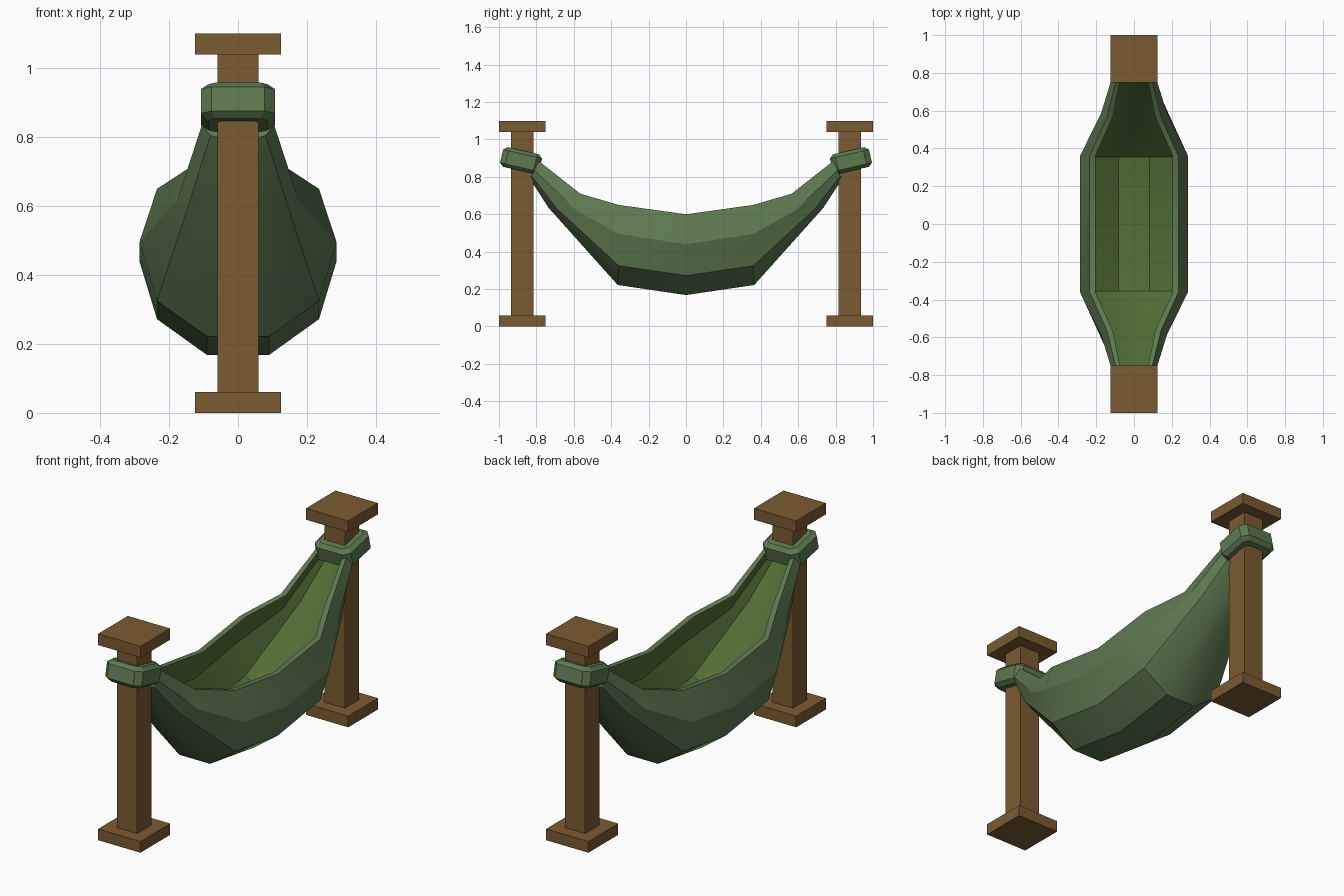
import bpy, bmesh, math
from mathutils import Matrix, Vector

if "Cube" in bpy.data.objects:
    bpy.data.objects.remove(bpy.data.objects["Cube"])


def material(name, rgb):
    m = bpy.data.materials.new(name)
    m.diffuse_color = (*rgb, 1)
    m.use_nodes = True
    m.node_tree.nodes["Principled BSDF"].inputs["Base Color"].default_value = m.diffuse_color
    return m


WOOD = material("wood", (0.195, 0.105, 0.031))
CLOTH = material("cloth", (0.11, 0.19, 0.08))
LINING = material("lining", (0.085, 0.16, 0.038))


def finish(name, bm, mats):
    bmesh.ops.recalc_face_normals(bm, faces=bm.faces)
    me = bpy.data.meshes.new(name)
    bm.to_mesh(me)
    bm.free()
    for m in mats:
        me.materials.append(m)
    ob = bpy.data.objects.new(name, me)
    bpy.context.collection.objects.link(ob)
    return ob


def box(name, y, z0, z1, w):
    bm = bmesh.new()
    bmesh.ops.create_cube(bm, size=1, matrix=Matrix.Translation((0, y, (z0 + z1) / 2))
                          @ Matrix.Diagonal((w, w, z1 - z0, 1)))
    finish(name, bm, [WOOD])


def collar(name, side):
    # tilted chamfered-square band wrapped round the post
    bm = bmesh.new()
    section = [(0.107, -0.036), (0.107, 0.036), (0.086, 0.054), (0.058, 0.054),
               (0.058, -0.054), (0.086, -0.054)]
    rings = []
    for r, z in section:
        k = r - max(0.005, 0.03 * r / 0.107)
        pts = [(r, -k), (r, k), (k, r), (-k, r), (-r, k), (-r, -k), (-k, -r), (k, -r)]
        rings.append([bm.verts.new((x, y, z)) for x, y in pts])
    for i in range(len(rings)):
        a, b = rings[i], rings[(i + 1) % len(rings)]
        for j in range(8):
            n = (j + 1) % 8
            bm.faces.new((a[j], a[n], b[n], b[j]))
    bm.transform(Matrix.Translation((0, side * 0.882, 0.887))
                 @ Matrix.Rotation(side * math.radians(13), 4, 'X'))
    finish(name, bm, [CLOTH])


# posts with base and top plates, and the collars
for label, s in (("front", -1), ("back", 1)):
    box(label + "_post", s * 0.875, 0.06, 1.04, 0.12)
    box(label + "_base", s * 0.875, 0, 0.06, 0.25)
    box(label + "_cap", s * 0.875, 1.04, 1.10, 0.25)
    collar(label + "_collar", s)

# hammock half sections (rim to bottom) from the middle to the end: x, y, z
stations = [
    [(0.235, 0, 0.60), (0.286, 0, 0.44), (0.235, 0, 0.272), (0.09, 0, 0.168)],
    [(0.235, 0.36, 0.65), (0.286, 0.36, 0.495), (0.235, 0.36, 0.325), (0.09, 0.365, 0.222)],
    [(0.143, 0.565, 0.71), (0.175, 0.585, 0.62), (0.135, 0.69, 0.63), (0.05, 0.735, 0.635)],
    [(0.085, 0.80, 0.895), (0.105, 0.81, 0.835), (0.08, 0.825, 0.805), (0.03, 0.835, 0.79)],
]
ups = [(0, 0, 1), (0, -0.3, 0.95), (0, -0.75, 0.66), (0, -0.7, 0.7)]
insets = [(0.03, 0), (0.03, 0.004), (0.03, 0.014), (0.01, 0.03)]  # inward, upward


def inner(st, up):
    return [Vector((x - dx * min(1, x / 0.12), y, z)) + Vector(up) * du
            for (x, y, z), (dx, du) in zip(st, insets)]


def loop(bm, side, i):
    out = [Vector(p) for p in stations[i]]
    inn = inner(stations[i], ups[i])
    half = lambda pts, sx: [bm.verts.new((p.x * sx, p.y * side, p.z)) for p in pts]
    return half(out, 1) + half(out[::-1], -1) + half(inn, -1) + half(inn[::-1], 1)


# hammock shell: closed loops (outer 0-7, inner 8-15) bridged along y
bm = bmesh.new()
order = [(-1, 3), (-1, 2), (-1, 1), (1, 0), (1, 1), (1, 2), (1, 3)]
loops = [loop(bm, s, i) for s, i in order]
for a, b in zip(loops, loops[1:]):
    for j in range(16):
        n = (j + 1) % 16
        f = bm.faces.new((a[j], a[n], b[n], b[j]))
        f.material_index = 1 if 8 <= j < 15 else 0
for e in (loops[0], loops[-1]):
    for j in range(7):
        bm.faces.new((e[j], e[j + 1], e[14 - j], e[15 - j]))
hammock = finish("hammock", bm, [CLOTH, LINING])
bpy.context.view_layer.objects.active = hammock
hammock.select_set(True)
bpy.ops.object.shade_smooth_by_angle(angle=math.radians(30))
